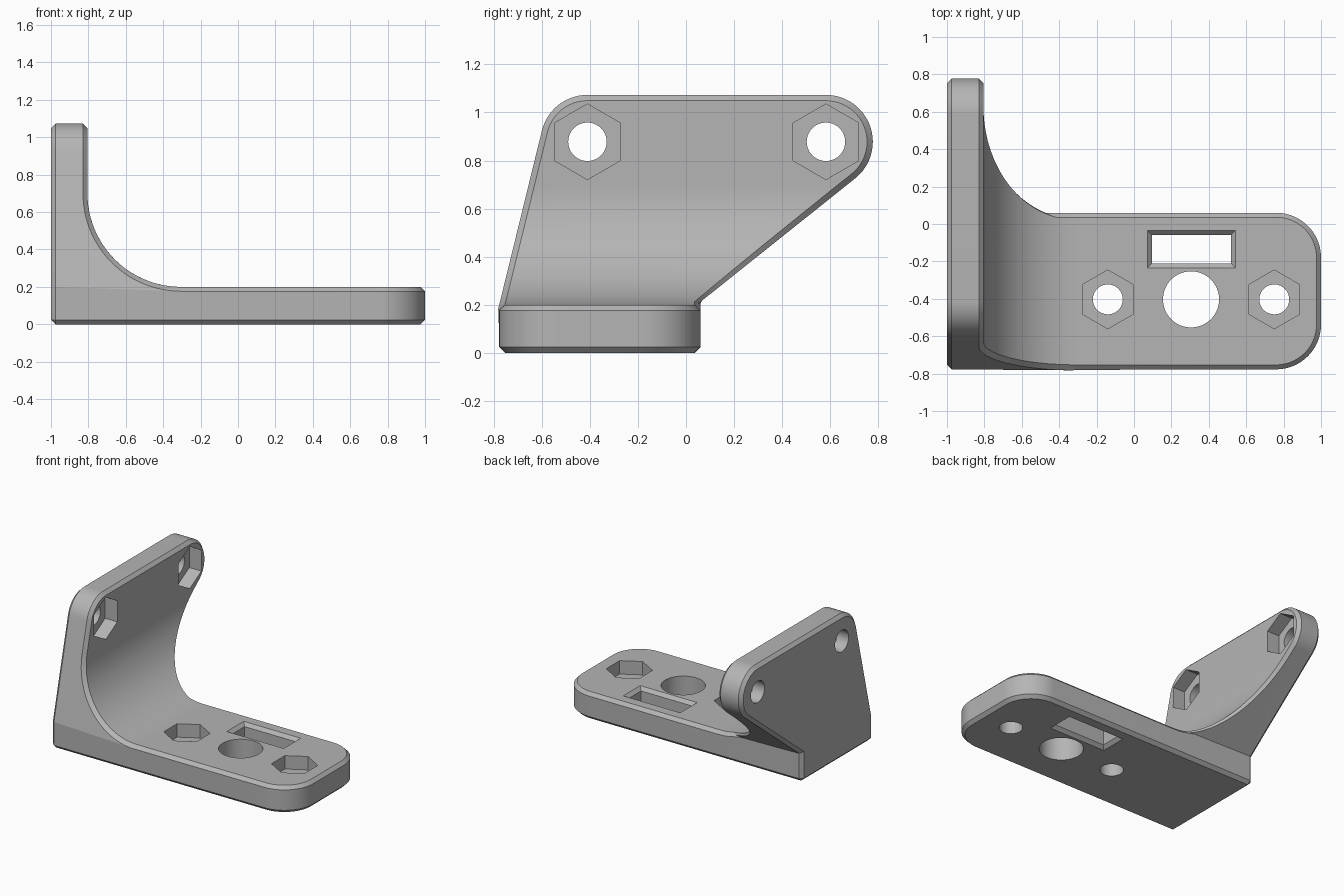
import bpy, bmesh
from math import pi, cos, sin, acos, atan2, hypot, radians
from mathutils import Matrix, Vector

if "Cube" in bpy.data.objects:
    bpy.data.objects.remove(bpy.data.objects["Cube"])

grey = bpy.data.materials.new("matte grey")
grey.use_nodes = True
colour = (0.46, 0.46, 0.46, 1)
grey.diffuse_color = colour
grey.node_tree.nodes["Principled BSDF"].inputs["Base Color"].default_value = colour

FRONT, BACK = -0.777, 0.06          # plate limits in y
THICK, CHAMFER = 0.2, 0.024


def arc(cx, cy, r, start, end, n=24):
    return [(cx + r * cos(start + (end - start) * i / n),
             cy + r * sin(start + (end - start) * i / n)) for i in range(n + 1)]


def prism(name, profile, axis, low, high, grow=0):
    """Extrude a profile along an axis; grow widens the far end."""
    place = {"x": lambda a, b, c: (c, a, b),
             "y": lambda a, b, c: (a, c, b),
             "z": lambda a, b, c: (a, b, c)}[axis]
    mx = sum(p[0] for p in profile) / len(profile)
    my = sum(p[1] for p in profile) / len(profile)
    bm = bmesh.new()
    rings = []
    for c, g in ((low, 0), (high, grow)):
        rings.append([bm.verts.new(place(
            a + g * ((a > mx) - (a < mx)), b + g * ((b > my) - (b < my)), c)) for a, b in profile])
    bm.faces.new(rings[0])
    bm.faces.new(rings[1])
    n = len(profile)
    for i in range(n):
        j = (i + 1) % n
        bm.faces.new((rings[0][i], rings[0][j], rings[1][j], rings[1][i]))
    bmesh.ops.recalc_face_normals(bm, faces=bm.faces)
    mesh = bpy.data.meshes.new(name)
    bm.to_mesh(mesh)
    bm.free()
    mesh.materials.append(grey)
    obj = bpy.data.objects.new(name, mesh)
    bpy.context.collection.objects.link(obj)
    return obj


def combine(target, tool, operation):
    mod = target.modifiers.new("shape", "BOOLEAN")
    mod.operation, mod.object, mod.solver = operation, tool, "EXACT"
    bpy.context.view_layer.objects.active = target
    bpy.ops.object.modifier_apply(modifier=mod.name)
    bpy.data.objects.remove(tool)


# L-shaped section with a large inner fillet
section = [(-1, 0), (1.3, 0), (1.3, THICK)]
section += arc(-0.305, THICK + 0.5, 0.5, -pi / 2, -pi, 32)
section += [(-0.805, 1.3), (-1, 1.3)]
bracket = prism("bracket", section, "y", -1.2, 1.2)

# Wall outline: two rounded ears joined by tangents to the plate
EARS = [(-0.41, 0.878), (0.582, 0.878)]
EAR_R = 0.195


def tangent(centre, point, side):
    dx, dy = point[0] - centre[0], point[1] - centre[1]
    return atan2(dy, dx) + side * acos(EAR_R / hypot(dx, dy))


front_foot, back_foot = (FRONT, THICK), (BACK, THICK + 0.012)
a_back = tangent(EARS[1], back_foot, 1)
a_front = tangent(EARS[0], front_foot, -1) % (2 * pi)
outline = [(FRONT, -0.3), (BACK, -0.3), back_foot]
outline += arc(*EARS[1], EAR_R, a_back, pi / 2, 32)
outline += arc(*EARS[0], EAR_R, pi / 2, a_front, 20)
outline += [front_foot]
combine(bracket, prism("wall_outline", outline, "x", -1.5, 1.5), "INTERSECT")

# Rounded free end of the plate
R = 0.24
plan = [(-1.5, -1.5), (1 - R, -1.5)]
plan += arc(1 - R, FRONT + R, R, -pi / 2, 0)
plan += arc(1 - R, BACK - R, R, 0, pi / 2)
plan += [(1 - R, 1.5), (-1.5, 1.5)]
combine(bracket, prism("plate_outline", plan, "z", -0.5, 1.5), "INTERSECT")

# Chamfer every sharp outer edge
bm = bmesh.new()
bm.from_mesh(bracket.data)
bmesh.ops.remove_doubles(bm, verts=bm.verts, dist=0.0005)
bmesh.ops.dissolve_limit(bm, angle_limit=radians(0.5), verts=bm.verts, edges=bm.edges)
sharp = [e for e in bm.edges if e.is_manifold and e.calc_face_angle_signed() > radians(40)]
bmesh.ops.bevel(bm, geom=sharp, offset=CHAMFER, offset_type="OFFSET", segments=1,
                profile=0.5, affect="EDGES", clamp_overlap=False, material=-1)
bm.to_mesh(bracket.data)
bm.free()


# Bolt holes with hexagonal nut pockets
def bolt(centre, axis, surface, depth=0.1):
    combine(bracket, prism("bolt_hole", arc(*centre, 0.08, 0, 2 * pi, 40)[:-1], axis, -1.5, 1.5),
            "DIFFERENCE")
    combine(bracket, prism("nut_pocket", arc(*centre, 0.157, pi / 2, 2.5 * pi, 6)[:-1], axis,
                           surface - depth, surface + 0.1), "DIFFERENCE")


for ear in EARS:
    bolt(ear, "x", -0.805)
for x in (-0.14, 0.75):
    bolt((x, -0.403), "z", THICK)

# Large round opening and chamfered slot in the plate
combine(bracket, prism("round_opening", arc(0.305, -0.403, 0.15, 0, 2 * pi, 64)[:-1], "z", -1, 1),
        "DIFFERENCE")
slot = [(0.095, -0.21), (0.518, -0.21), (0.518, -0.058), (0.095, -0.058)]
combine(bracket, prism("slot", slot, "z", -1, 1), "DIFFERENCE")
for surface, way in ((THICK, 1), (0, -1)):
    combine(bracket, prism("slot_rim", slot, "z", surface - way * CHAMFER,
                           surface + way * CHAMFER, 2 * CHAMFER), "DIFFERENCE")

bpy.ops.object.select_all(action="DESELECT")
bracket.select_set(True)
bpy.context.view_layer.objects.active = bracket
bpy.ops.object.shade_smooth_by_angle(angle=radians(12))
